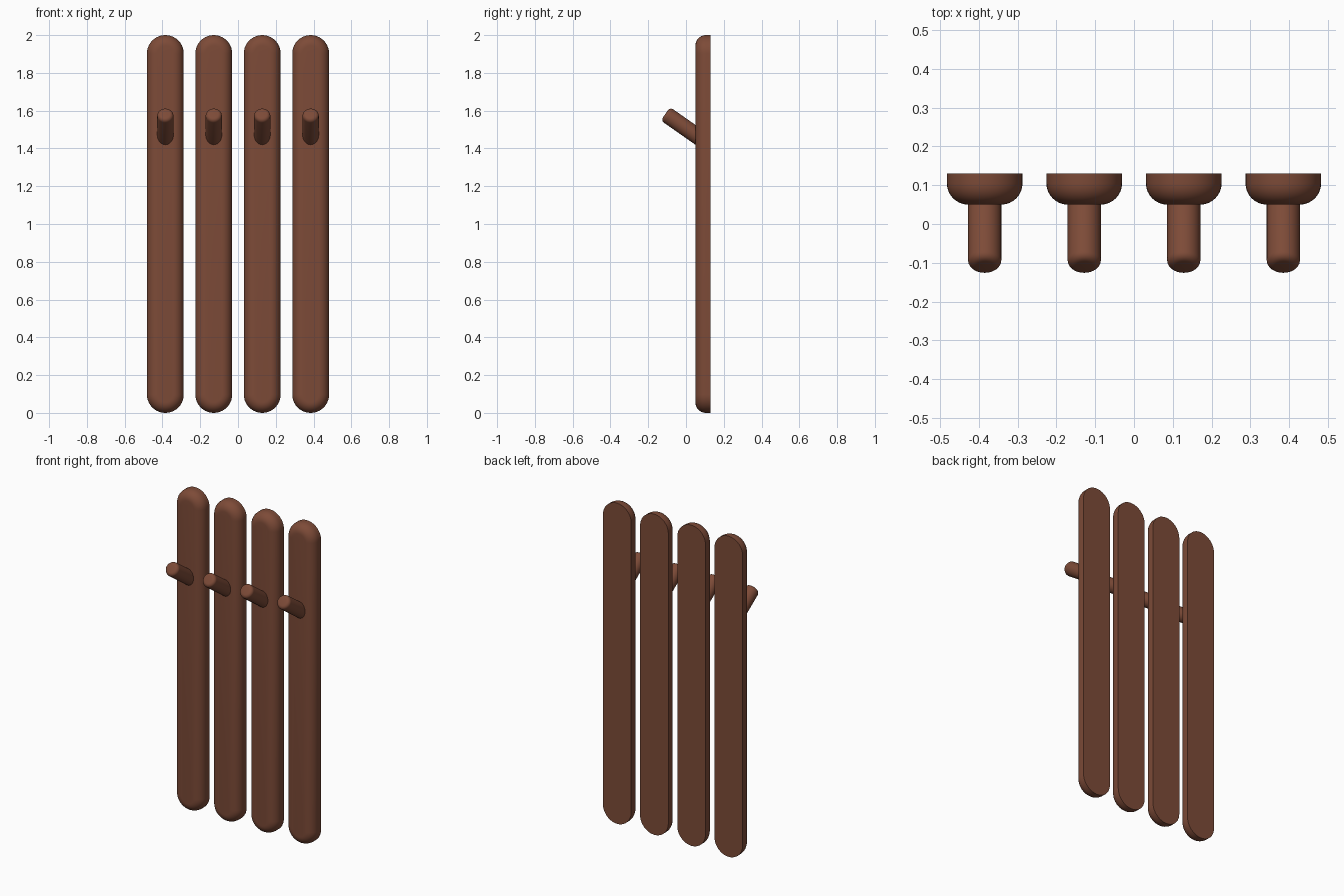
import bpy, bmesh, math
from mathutils import Matrix, Vector

if "Cube" in bpy.data.objects:
    bpy.data.objects.remove(bpy.data.objects["Cube"])

wood = bpy.data.materials.new("brown wood")
wood.diffuse_color = (0.205, 0.07, 0.039, 1)
wood.use_nodes = True
wood.node_tree.nodes["Principled BSDF"].inputs["Base Color"].default_value = wood.diffuse_color

R = 0.0975           # half width of a slat
FRONT, BACK = 0.05, 0.13
ROUND = 0.055        # rounding of the front edge


def finish(bm, name):
    bmesh.ops.recalc_face_normals(bm, faces=bm.faces)
    me = bpy.data.meshes.new(name)
    bm.to_mesh(me)
    bm.free()
    me.materials.append(wood)
    ob = bpy.data.objects.new(name, me)
    bpy.context.collection.objects.link(ob)
    bpy.ops.object.select_all(action='DESELECT')
    ob.select_set(True)
    bpy.context.view_layer.objects.active = ob
    bpy.ops.object.shade_smooth_by_angle(angle=math.radians(35))


def loft(bm, rings):
    """Join closed rings of points and cap both ends."""
    loops = [[bm.verts.new(p) for p in r] for r in rings]
    n = len(loops[0])
    for a, b in zip(loops, loops[1:]):
        for i in range(n):
            j = (i + 1) % n
            bm.faces.new((a[i], a[j], b[j], b[i]))
    bm.faces.new(loops[0])
    bm.faces.new(loops[-1])


def stadium(cx, r, y, n=20):
    pts = []
    for zc, start in ((2 - R, 0), (R, math.pi)):
        for i in range(n + 1):
            a = start + math.pi * i / n
            pts.append((cx + r * math.cos(a), y, zc + r * math.sin(a)))
    return pts


def slat(cx, name):
    rings = [stadium(cx, R, BACK)]
    for i in range(9):
        a = math.pi / 2 * i / 8
        rings.append(stadium(cx, R - ROUND * (1 - math.cos(a)),
                             FRONT + ROUND * (1 - math.sin(a))))
    bm = bmesh.new()
    loft(bm, rings)
    finish(bm, name)


def peg(cx, name, r=0.043, length=0.194, bevel=0.02, tilt=35, n=32):
    # Local z is the peg axis; it leans forward and up out of the slat
    profile = [(r, -0.045)]
    for i in range(6):
        a = math.pi / 2 * i / 5
        profile.append((r - bevel * (1 - math.cos(a)),
                        length - bevel * (1 - math.sin(a))))
    m = Matrix.Translation((cx, FRONT, 1.472)) @ Matrix.Rotation(math.radians(90 - tilt), 4, 'X')
    rings = [[m @ Vector((q * math.cos(2 * math.pi * k / n),
                          q * math.sin(2 * math.pi * k / n), z)) for k in range(n)]
             for q, z in profile]
    bm = bmesh.new()
    loft(bm, rings)
    finish(bm, name)


# Four slats, each with one hanging peg
for i in range(4):
    x = (i - 1.5) * 0.2565
    slat(x, f"slat_{i + 1}")
    peg(x, f"peg_{i + 1}")
